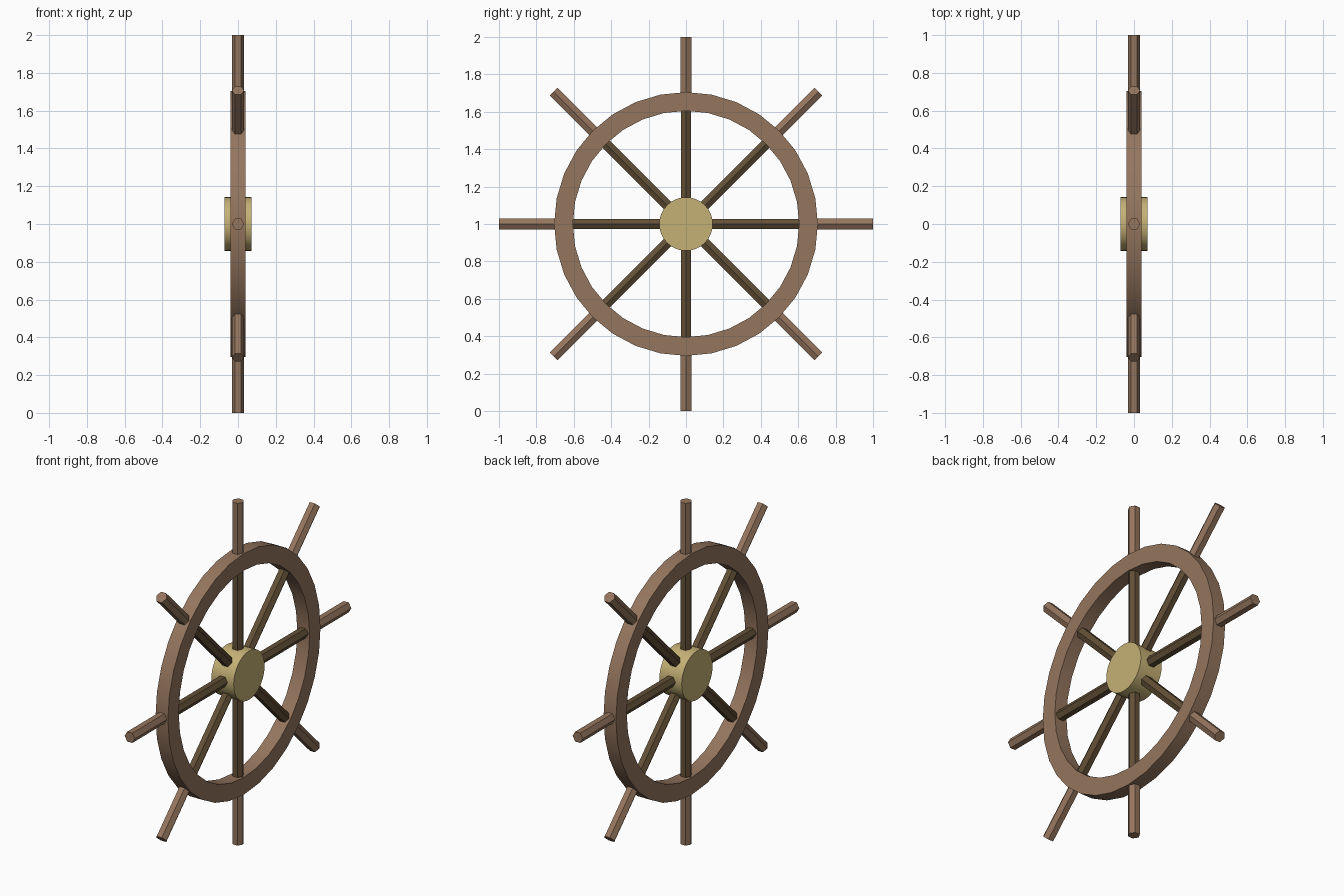
import bpy
import bmesh
from math import pi, cos, sin
from mathutils import Matrix

cube = bpy.data.objects.get("Cube")
if cube:
    bpy.data.objects.remove(cube, do_unlink=True)

CENTRE = Matrix.Translation((0, 0, 1))
TO_X = Matrix.Rotation(pi / 2, 4, 'Y')


def material(name, rgb):
    m = bpy.data.materials.new(name)
    m.use_nodes = True
    m.diffuse_color = (*rgb, 1)
    m.node_tree.nodes["Principled BSDF"].inputs["Base Color"].default_value = (*rgb, 1)
    return m


wood = material("warm_wood", (0.30, 0.18, 0.112))
dark_wood = material("dark_wood", (0.125, 0.08, 0.038))
brass = material("brass", (0.56, 0.44, 0.18))


def add_object(name, bm, mat, smooth=False):
    bmesh.ops.recalc_face_normals(bm, faces=bm.faces)
    mesh = bpy.data.meshes.new(name)
    bm.to_mesh(mesh)
    bm.free()
    mesh.materials.append(mat)
    obj = bpy.data.objects.new(name, mesh)
    bpy.context.collection.objects.link(obj)
    if smooth:
        bpy.ops.object.select_all(action='DESELECT')
        obj.select_set(True)
        bpy.context.view_layer.objects.active = obj
        bpy.ops.object.shade_smooth_by_angle(angle=pi / 6)
    return obj


def radial_bar(name, index, start, end, radius, mat):
    # Hexagonal bar pointing outwards, with its ridges facing sideways
    bm = bmesh.new()
    place = (CENTRE @ Matrix.Rotation(index * pi / 4, 4, 'X')
             @ Matrix.Translation((0, 0, (start + end) / 2)))
    bmesh.ops.create_cone(bm, cap_ends=True, segments=6, radius1=radius,
                          radius2=radius, depth=end - start)
    if max(abs(v.co.x) for v in bm.verts) < radius * 0.95:
        bmesh.ops.rotate(bm, verts=bm.verts, matrix=Matrix.Rotation(pi / 6, 3, 'Z'))
    bmesh.ops.transform(bm, matrix=place, verts=bm.verts)
    add_object(name, bm, mat)


# Rim: a rectangular section swept around the axle
SEGMENTS = 32
section = [(0.605, -0.04), (0.705, -0.04), (0.705, 0.04), (0.605, 0.04)]
bm = bmesh.new()
rings = []
for i in range(SEGMENTS):
    a = 2 * pi * i / SEGMENTS
    rings.append([bm.verts.new((x, r * cos(a), 1 + r * sin(a))) for r, x in section])
for i, ring in enumerate(rings):
    following = rings[(i + 1) % SEGMENTS]
    for j in range(4):
        k = (j + 1) % 4
        bm.faces.new((ring[j], ring[k], following[k], following[j]))
add_object("rim", bm, wood, smooth=True)

# Hub
bm = bmesh.new()
bmesh.ops.create_cone(bm, cap_ends=True, segments=32, radius1=0.143,
                      radius2=0.143, depth=0.144, matrix=CENTRE @ TO_X)
add_object("hub", bm, brass, smooth=True)

# Spokes inside the rim and handles outside it
for i in range(8):
    radial_bar(f"spoke_{i + 1}", i, 0.08, 0.65, 0.032, dark_wood)
    radial_bar(f"handle_{i + 1}", i, 0.65, 1.0, 0.033, wood)
